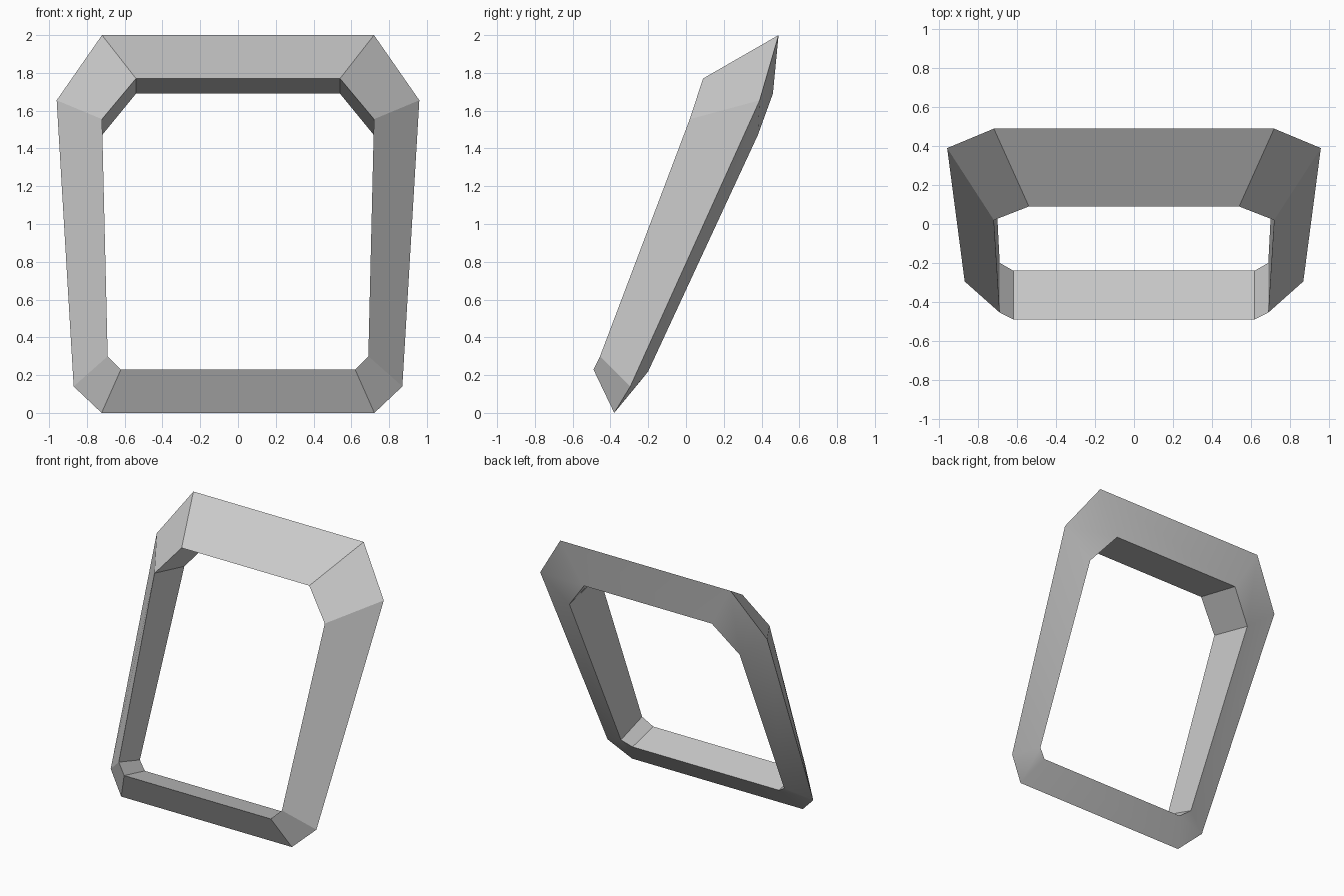
import bpy, bmesh, math

if "Cube" in bpy.data.objects:
    bpy.data.objects.remove(bpy.data.objects["Cube"])

# Right-hand half of each frame edge loop, top to bottom
outer = [(0.72, 0.49, 2.0), (0.96, 0.39, 1.655), (0.87, -0.295, 0.14), (0.722, -0.38, 0.0)]
front_inner = [(0.54, 0.09, 1.77), (0.72, 0.02, 1.555), (0.69, -0.455, 0.30), (0.62, -0.49, 0.23)]
back_inner = [(0.54, 0.46, 1.69), (0.72, 0.38, 1.47), (0.69, -0.20, 0.22), (0.62, -0.24, 0.17)]


def full_loop(bm, half):
    """Mirror a half loop across x = 0 and return the closed ring of verts."""
    other = [(-x, y, z) for x, y, z in reversed(half)]
    return [bm.verts.new(p) for p in half + other]


# Slanted frame with a triangular section bridged between the three loops
bm = bmesh.new()
rings = [full_loop(bm, h) for h in (outer, front_inner, back_inner)]
for i in range(3):
    a, b = rings[i], rings[(i + 1) % 3]
    for j in range(len(a)):
        k = (j + 1) % len(a)
        bm.faces.new((a[j], a[k], b[k], b[j]))
bmesh.ops.recalc_face_normals(bm, faces=bm.faces)

mesh = bpy.data.meshes.new("slanted_frame")
bm.to_mesh(mesh)
bm.free()
frame = bpy.data.objects.new("slanted_frame", mesh)
bpy.context.collection.objects.link(frame)

# Soft back, crisp bevel edges
bpy.context.view_layer.objects.active = frame
frame.select_set(True)
bpy.ops.object.shade_smooth_by_angle(angle=math.radians(20))
